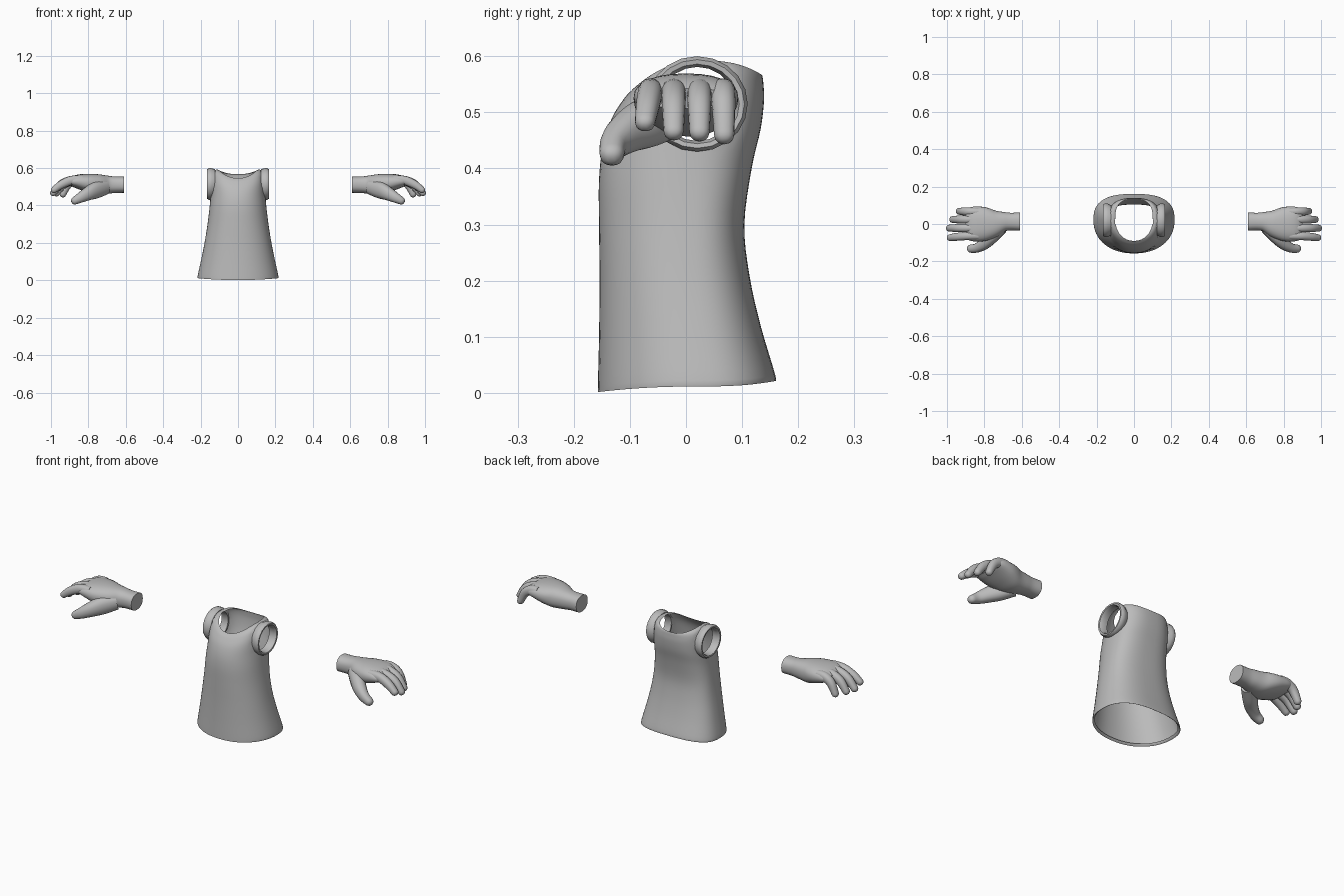
import bpy, bmesh, math
from mathutils import Vector

if "Cube" in bpy.data.objects:
    bpy.data.objects.remove(bpy.data.objects["Cube"])

grey = bpy.data.materials.new("plain grey")
grey.diffuse_color = (0.5, 0.5, 0.5, 1)
grey.use_nodes = True
grey.node_tree.nodes["Principled BSDF"].inputs["Base Color"].default_value = grey.diffuse_color


def spline(keys, steps):
    """Catmull-Rom interpolation through tuples of numbers."""
    out = []
    for i in range(len(keys) - 1):
        a, b, c, d = (keys[max(0, min(len(keys) - 1, i + k))] for k in (-1, 0, 1, 2))
        for j in range(steps):
            t = j / steps
            out.append([0.5 * (2 * q + (r - p) * t + (2 * p - 5 * q + 4 * r - s) * t * t
                               + (3 * q - p - 3 * r + s) * t ** 3)
                        for p, q, r, s in zip(a, b, c, d)])
    return out + [list(keys[-1])]


def loft(bm, rings, cap=False, closed=False):
    loops = [[bm.verts.new(p) for p in ring] for ring in rings]
    n = len(loops[0])
    pairs = list(zip(loops, loops[1:]))
    if closed:
        pairs.append((loops[-1], loops[0]))
    for a, b in pairs:
        for i in range(n):
            j = (i + 1) % n
            bm.faces.new((a[i], a[j], b[j], b[i]))
    if cap:
        bm.faces.new(loops[0])
        bm.faces.new(loops[-1])


def finish(name, bm, angle=50):
    bmesh.ops.recalc_face_normals(bm, faces=bm.faces[:])
    me = bpy.data.meshes.new(name)
    bm.to_mesh(me)
    bm.free()
    me.materials.append(grey)
    ob = bpy.data.objects.new(name, me)
    bpy.context.collection.objects.link(ob)
    bpy.ops.object.select_all(action='DESELECT')
    ob.select_set(True)
    bpy.context.view_layer.objects.active = ob
    bpy.ops.object.shade_smooth_by_angle(angle=math.radians(angle))
    return ob


def power(v, e):
    return math.copysign(abs(v) ** e, v)


# Tunic body: z at front / side / back, half width, front y, back y, middle y
ARM_Y, ARM_Z = 0.02, 0.515
body_keys = [
    (0.012, 0.022, 0.032, 0.205, -0.148, 0.150, 0.02),
    (0.003, 0.013, 0.023, 0.213, -0.156, 0.157, 0.02),
    (0.012, 0.022, 0.032, 0.216, -0.157, 0.159, 0.02),
    (0.10, 0.11, 0.12, 0.197, -0.155, 0.133, 0.01),
    (0.20, 0.205, 0.21, 0.178, -0.154, 0.113, 0.0),
    (0.30, 0.30, 0.30, 0.163, -0.155, 0.104, 0.0),
    (0.38, 0.39, 0.40, 0.152, -0.155, 0.117, 0.0),
    (0.44, 0.46, 0.47, 0.146, -0.148, 0.133, 0.01),
    (0.49, 0.53, 0.52, 0.142, -0.132, 0.139, 0.015),
    (0.525, 0.575, 0.55, 0.134, -0.110, 0.138, 0.02),
    (0.538, 0.592, 0.565, 0.117, -0.098, 0.136, 0.025),
    (0.546, 0.588, 0.568, 0.100, -0.090, 0.133, 0.028),
]
N = 64
bm = bmesh.new()
rings = []
for zf, zs, zb, w, yf, yb, ym in spline(body_keys, 4):
    ring = []
    for i in range(N):
        a = 2 * math.pi * i / N
        c, s = math.cos(a), math.sin(a)
        e = 0.75 if s > 0 else 0.92
        y = ym + (yb - ym if s > 0 else ym - yf) * power(s, e)
        z = zs + ((zb if s > 0 else zf) - zs) * s * s
        ring.append((w * power(c, e), y, z))
    rings.append(ring)
loft(bm, rings)


# Cut the armholes and round their edges
def arm_radius(p):
    return math.hypot((p.y - ARM_Y) / 0.076, (p.z - ARM_Z) / 0.074)


holes = [f for f in bm.faces if abs(f.calc_center_median().x) > 0.09
         and arm_radius(f.calc_center_median()) < 1]
bmesh.ops.delete(bm, geom=holes, context='FACES')
for v in bm.verts:
    if v.is_boundary and 0.42 < v.co.z and abs(v.co.x) > 0.105 and arm_radius(v.co) < 1.4:
        r = arm_radius(v.co)
        v.co.y = ARM_Y + (v.co.y - ARM_Y) / r
        v.co.z = ARM_Z + (v.co.z - ARM_Z) / r
finish("tunic_body", bm)

# Rolled cuffs round the armholes: x, radius along y, radius along z
cuff = [(0.122, 0.070, 0.068), (0.122, 0.080, 0.078), (0.140, 0.089, 0.084),
        (0.156, 0.090, 0.085), (0.165, 0.084, 0.079), (0.164, 0.075, 0.071),
        (0.150, 0.068, 0.066)]
for name, sx in (("right_cuff", 1), ("left_cuff", -1)):
    bm = bmesh.new()
    loft(bm, [[(sx * x, ARM_Y + ry * math.cos(k * math.pi / 10),
                ARM_Z + rz * math.sin(k * math.pi / 10)) for k in range(20)]
              for x, ry, rz in cuff], closed=True)
    finish(name, bm)


def tube(bm, keys, steps=4, sides=16, e=0.9, round_end=True):
    """Tube along keys of x, y, z, side radius, height radius."""
    pts = spline(keys, steps)
    if round_end:
        tip, back = Vector(pts[-1][:3]), Vector(pts[-2][:3])
        d = (tip - back).normalized()
        ra, rb = pts[-1][3:]
        for q in (0.4, 0.75, 0.95):
            k = math.sqrt(1 - q * q)
            pts.append([*(tip + d * q * min(ra, rb)), ra * k, rb * k])
    rings = []
    for i, p in enumerate(pts):
        t = Vector(pts[min(i + 1, len(pts) - 1)][:3]) - Vector(pts[max(i - 1, 0)][:3])
        t.normalize()
        u = Vector((0, 0, 1)).cross(t).normalized()
        v = t.cross(u)
        rings.append([Vector(p[:3]) + u * p[3] * power(math.cos(a), e)
                      + v * p[4] * power(math.sin(a), e)
                      for a in (2 * math.pi * k / sides for k in range(sides))])
    loft(bm, rings, cap=True)


palm = [(0.61, 0.013, 0.511, 0.049, 0.043), (0.66, 0.013, 0.511, 0.047, 0.044),
        (0.70, 0.012, 0.511, 0.054, 0.049), (0.75, 0.003, 0.512, 0.076, 0.055),
        (0.80, 0.0, 0.520, 0.091, 0.050), (0.85, 0.0, 0.527, 0.093, 0.040),
        (0.88, 0.0, 0.527, 0.088, 0.030), (0.90, 0.0, 0.525, 0.078, 0.018)]
thumb = [(0.71, -0.02, 0.498, 0.035, 0.040), (0.76, -0.068, 0.482, 0.036, 0.045),
         (0.80, -0.105, 0.464, 0.032, 0.037), (0.84, -0.128, 0.443, 0.025, 0.028),
         (0.872, -0.132, 0.426, 0.022, 0.021)]
# Fingers: y at knuckle, y at tip, x and z of tip
fingers = [(0.066, 0.068, 0.936, 0.460), (0.024, 0.024, 0.970, 0.465),
           (-0.022, -0.022, 0.988, 0.467), (-0.064, -0.073, 0.984, 0.483)]
for name, sx in (("right_hand", 1), ("left_hand", -1)):
    bm = bmesh.new()
    tube(bm, palm, sides=28, e=0.85, round_end=False)
    tube(bm, thumb)
    for y0, y1, xt, zt in fingers:
        x0, dx = 0.83, xt - 0.83
        tube(bm, [(x0, y0, 0.538, 0.020, 0.022),
                  (x0 + dx * 0.4, y0, 0.534, 0.022, 0.024),
                  (x0 + dx * 0.75, (y0 + y1) / 2, 0.511, 0.021, 0.022),
                  (xt, y1, zt, 0.018, 0.017)])
    for v in bm.verts:
        v.co.x *= sx
    finish(name, bm)
